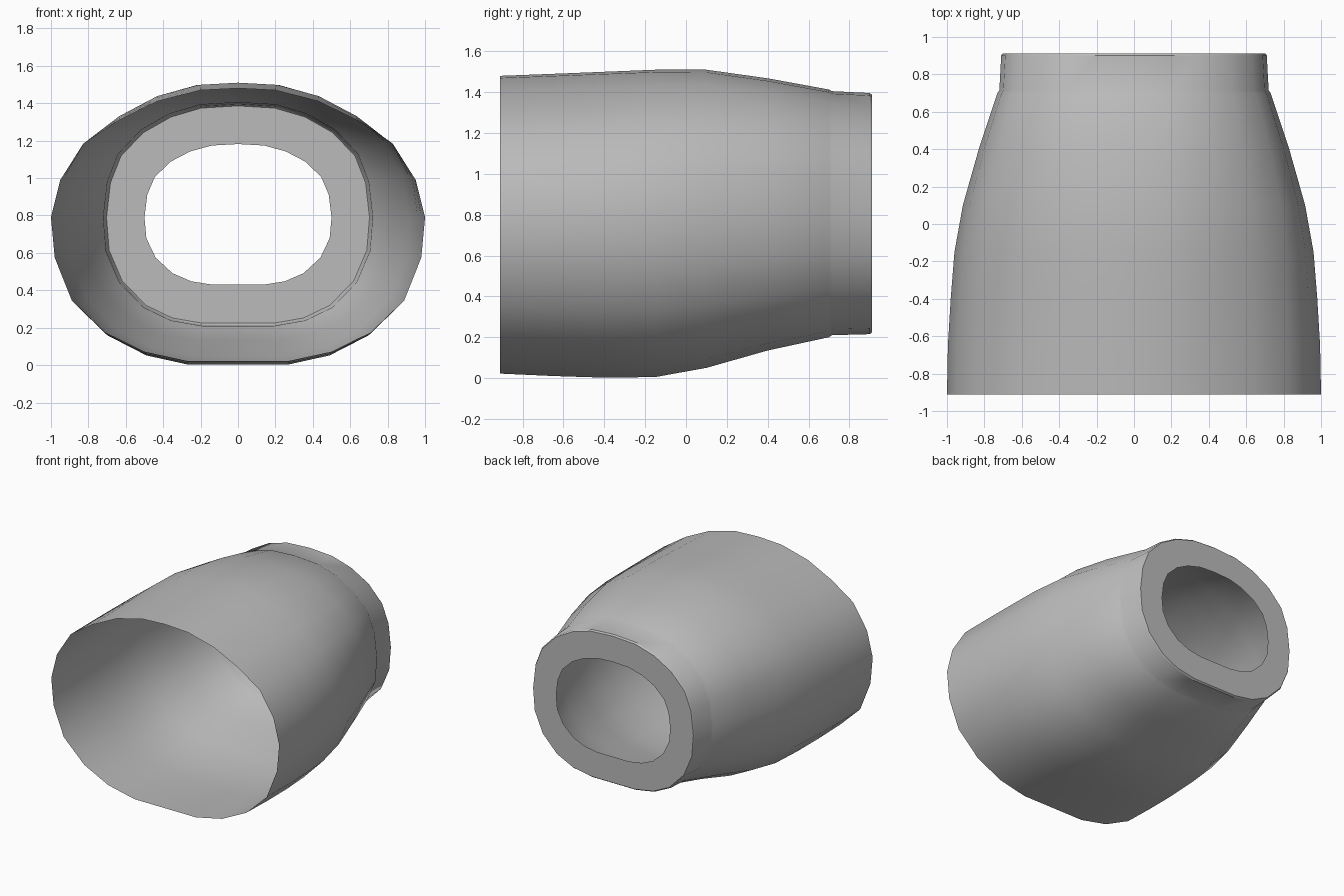
import bpy, bmesh, math

if "Cube" in bpy.data.objects:
    bpy.data.objects.remove(bpy.data.objects["Cube"])

# Unit half cross-sections, top centre to bottom centre (x, z about the widest height)
FRONT = [(0, 1), (.2, .985), (.43, .9), (.64, .75), (.83, .565), (.95, .29), (1, 0),
         (.98, -.28), (.89, -.575), (.71, -.80), (.5, -.935), (.27, -1), (0, -1)]
NECK = [(0, 1), (.28, .98), (.51, .9), (.72, .76), (.89, .55), (.97, .31), (1, 0),
        (.98, -.31), (.88, -.6), (.70, -.83), (.5, -.95), (.27, -1), (0, -1)]
MID = 0.79

# Stations: y, half width, top z, bottom z, blend from front to neck section
STATIONS = [
    (-.912, 1.0, 1.48, .022, 0), (-.65, .995, 1.49, .01, 0), (-.4, .98, 1.50, .002, .1),
    (-.15, .96, 1.51, .005, .25), (.1, .915, 1.51, .05, .5), (.4, .83, 1.468, .135, .8),
    (.70, .73, 1.413, .2, 1), (.715, .72, 1.405, .21, 1), (.90, .71, 1.396, .215, 1),
    (.912, .703, 1.386, .224, 1), (.912, .5, 1.182, .43, 1)]


def ring(bm, y, w, top, bot, t):
    half = []
    for (ax, az), (bx, bz) in zip(FRONT, NECK):
        x, z = ax + (bx - ax) * t, az + (bz - az) * t
        half.append((x * w, MID + z * (top - MID if z > 0 else MID - bot)))
    pts = half + [(-x, z) for x, z in half[-2:0:-1]]
    return [bm.verts.new((x, y, z)) for x, z in pts]


# Open tapered shell with a stepped neck and a flat rear lip
bm = bmesh.new()
rings = [ring(bm, *s) for s in STATIONS]
for a, b in zip(rings, rings[1:]):
    n = len(a)
    for i in range(n):
        j = (i + 1) % n
        bm.faces.new((a[i], a[j], b[j], b[i]))
bm.normal_update()
if sum(f.normal.z for f in bm.faces if f.calc_center_median().z > 1.3) < 0:
    bmesh.ops.reverse_faces(bm, faces=bm.faces[:])
me = bpy.data.meshes.new("tapered_sleeve")
bm.to_mesh(me)
bm.free()
obj = bpy.data.objects.new("tapered_sleeve", me)
bpy.context.collection.objects.link(obj)

mat = bpy.data.materials.new("plain grey")
mat.diffuse_color = (.5, .5, .5, 1)
mat.use_nodes = True
mat.node_tree.nodes["Principled BSDF"].inputs["Base Color"].default_value = mat.diffuse_color
me.materials.append(mat)

bpy.context.view_layer.objects.active = obj
obj.select_set(True)
bpy.ops.object.shade_smooth_by_angle(angle=math.radians(35))
